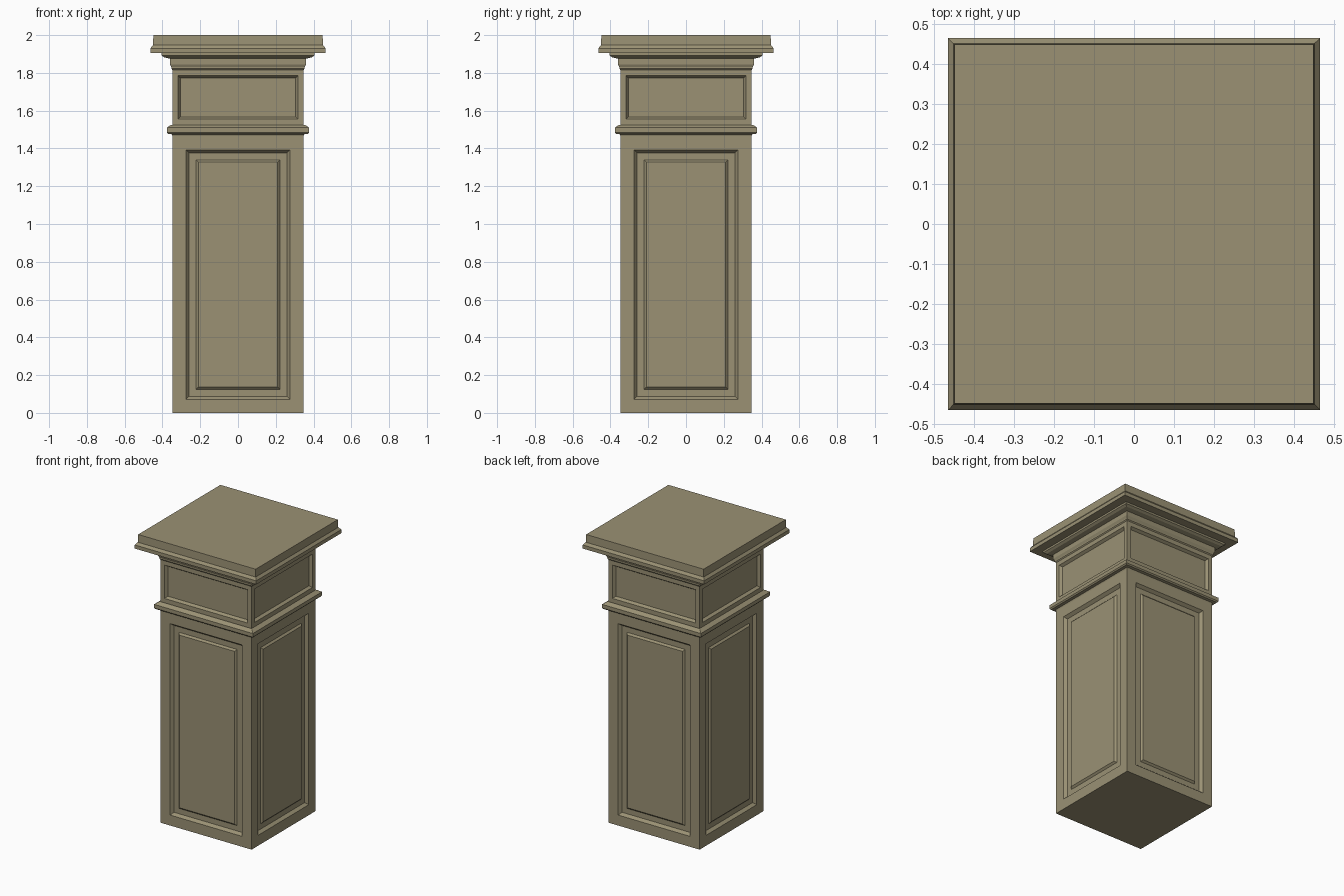
import bpy, bmesh

if "Cube" in bpy.data.objects:
    bpy.data.objects.remove(bpy.data.objects["Cube"])

mat = bpy.data.materials.new("khaki_stone")
mat.diffuse_color = (0.325, 0.285, 0.175, 1)
mat.use_nodes = True
mat.node_tree.nodes["Principled BSDF"].inputs["Base Color"].default_value = mat.diffuse_color


def square_lathe(name, profile, cap_bottom=False, cap_top=False, insets=()):
    """Sweep a (half width, z) profile round a square; inset panels into the walls."""
    bm = bmesh.new()
    rings = [[bm.verts.new((sx * h, sy * h, z))
              for sx, sy in ((-1, -1), (1, -1), (1, 1), (-1, 1))] for h, z in profile]
    walls = []
    for a, b in zip(rings, rings[1:]):
        for i in range(4):
            j = (i + 1) % 4
            walls.append(bm.faces.new((a[i], a[j], b[j], b[i])))
    if cap_bottom:
        bm.faces.new(rings[0][::-1])
    if cap_top:
        bm.faces.new(rings[-1])
    bm.normal_update()
    for thickness, depth in insets:
        bmesh.ops.inset_individual(bm, faces=walls, thickness=thickness,
                                   depth=depth, use_even_offset=True)
        bm.normal_update()
    me = bpy.data.meshes.new(name)
    bm.to_mesh(me)
    bm.free()
    me.materials.append(mat)
    ob = bpy.data.objects.new(name, me)
    bpy.context.collection.objects.link(ob)
    return ob


W = 0.347

# Shaft: sunken frame with a raised field on each side
square_lathe("shaft", [(W, 0), (W, 1.465)], cap_bottom=True,
             insets=[(0.072, 0), (0.016, -0.02), (0.037, 0), (0.012, 0.012)])

# Collar moulding
square_lathe("collar", [(W, 1.465), (0.35, 1.475), (0.37, 1.477), (0.377, 1.485),
                        (0.377, 1.51), (0.355, 1.525), (W, 1.525)])

# Frieze: one sunken panel on each side
square_lathe("frieze", [(W, 1.525), (W, 1.815)],
             insets=[(0.03, 0), (0.012, -0.018)])

# Bed moulding under the cap
square_lathe("bed_moulding", [(W, 1.815), (0.353, 1.822), (0.353, 1.83), (0.36, 1.845),
                              (0.36, 1.875), (0.39, 1.882), (0.405, 1.892), (0.405, 1.905)])

# Cap slab
square_lathe("cap", [(0.405, 1.905), (0.464, 1.905), (0.464, 1.93),
                     (0.45, 1.947), (0.448, 2.0)], cap_top=True)
